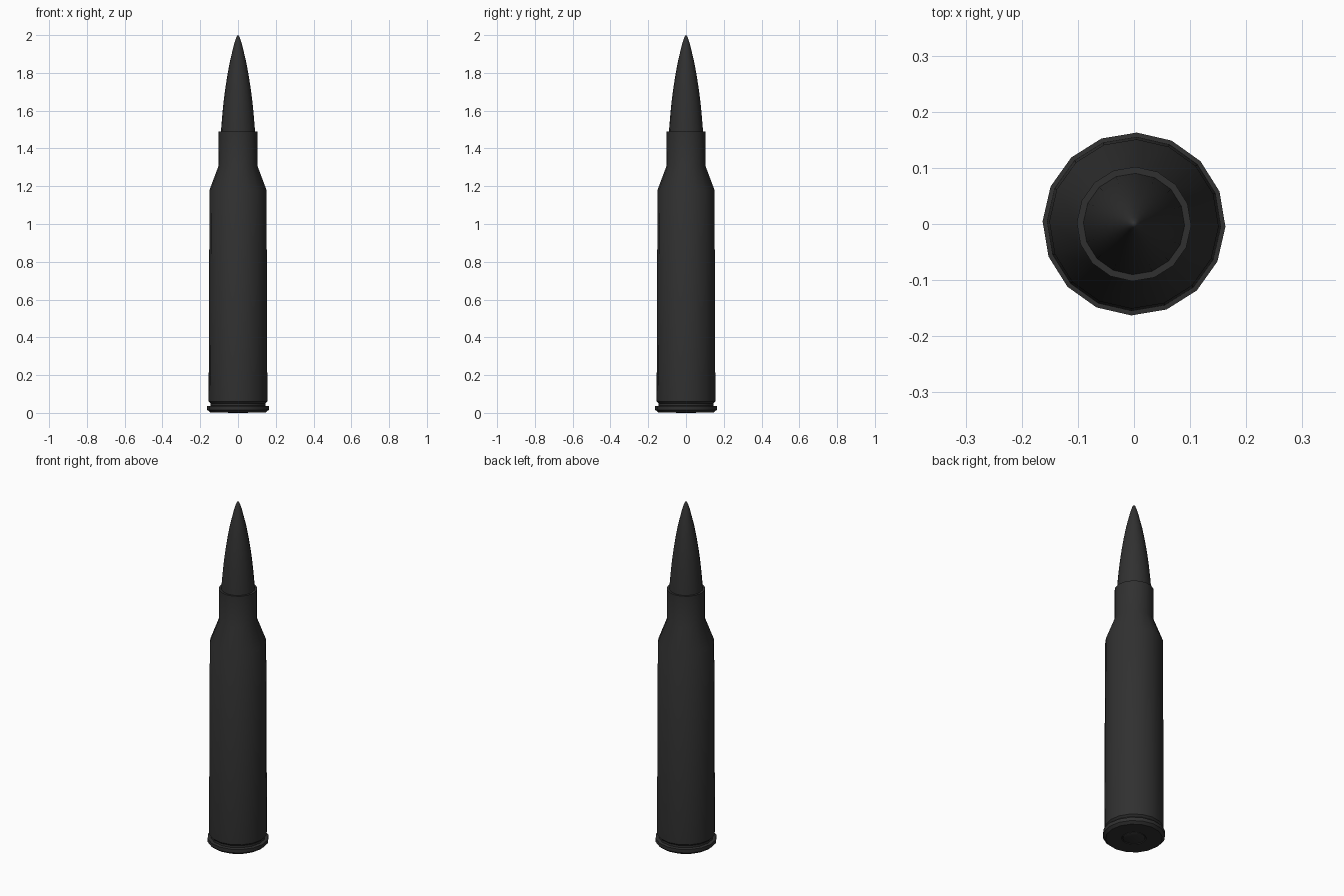
import bpy, bmesh, math

if "Cube" in bpy.data.objects:
    bpy.data.objects.remove(bpy.data.objects["Cube"])

SIDES = 16
TURN = math.radians(-1.7)

mat = bpy.data.materials.new("dark gunmetal")
mat.diffuse_color = (0.03, 0.03, 0.03, 1)
mat.use_nodes = True
mat.node_tree.nodes["Principled BSDF"].inputs["Base Color"].default_value = mat.diffuse_color


def lathe(name, profile):
    """Revolve (radius, z) points around z; radius 0 makes a pole."""
    bm = bmesh.new()
    rings = []
    for r, z in profile:
        if r == 0:
            rings.append([bm.verts.new((0, 0, z))] * SIDES)
        else:
            rings.append([bm.verts.new((r * math.cos(TURN + i * math.tau / SIDES),
                                        r * math.sin(TURN + i * math.tau / SIDES), z))
                          for i in range(SIDES)])
    for a, b in zip(rings, rings[1:]):
        for i in range(SIDES):
            j = (i + 1) % SIDES
            bm.faces.new(list(dict.fromkeys((a[i], a[j], b[j], b[i]))))
    bmesh.ops.recalc_face_normals(bm, faces=bm.faces)
    mesh = bpy.data.meshes.new(name)
    bm.to_mesh(mesh)
    bm.free()
    mesh.materials.append(mat)
    obj = bpy.data.objects.new(name, mesh)
    bpy.context.collection.objects.link(obj)
    bpy.ops.object.select_all(action='DESELECT')
    obj.select_set(True)
    bpy.context.view_layer.objects.active = obj
    bpy.ops.object.shade_smooth_by_angle(angle=math.radians(30))
    return obj


# Case: base with primer pocket, rim, extractor groove, body, shoulder, neck
lathe("case", [
    (0, 0.012), (0.062, 0.012), (0.064, 0.003), (0.066, 0.003),
    (0.148, 0.003), (0.156, 0.010), (0.163, 0.016), (0.163, 0.036), (0.145, 0.038),
    (0.145, 0.050), (0.155, 0.060), (0.1555, 0.07),
    (0.151, 1.18), (0.102, 1.31), (0.102, 1.49), (0.091, 1.49), (0, 1.49)])

# Primer cap set in the base
lathe("primer", [(0, 0.0), (0.050, 0.0), (0.059, 0.004), (0.059, 0.012)])

# Pointed bullet with curved nose
lathe("bullet", [
    (0.091, 1.48), (0.088, 1.52), (0.083, 1.58), (0.076, 1.65), (0.067, 1.72),
    (0.056, 1.79), (0.043, 1.86), (0.031, 1.91), (0.020, 1.955),
    (0.012, 1.98), (0.006, 1.995), (0, 2.0)])
